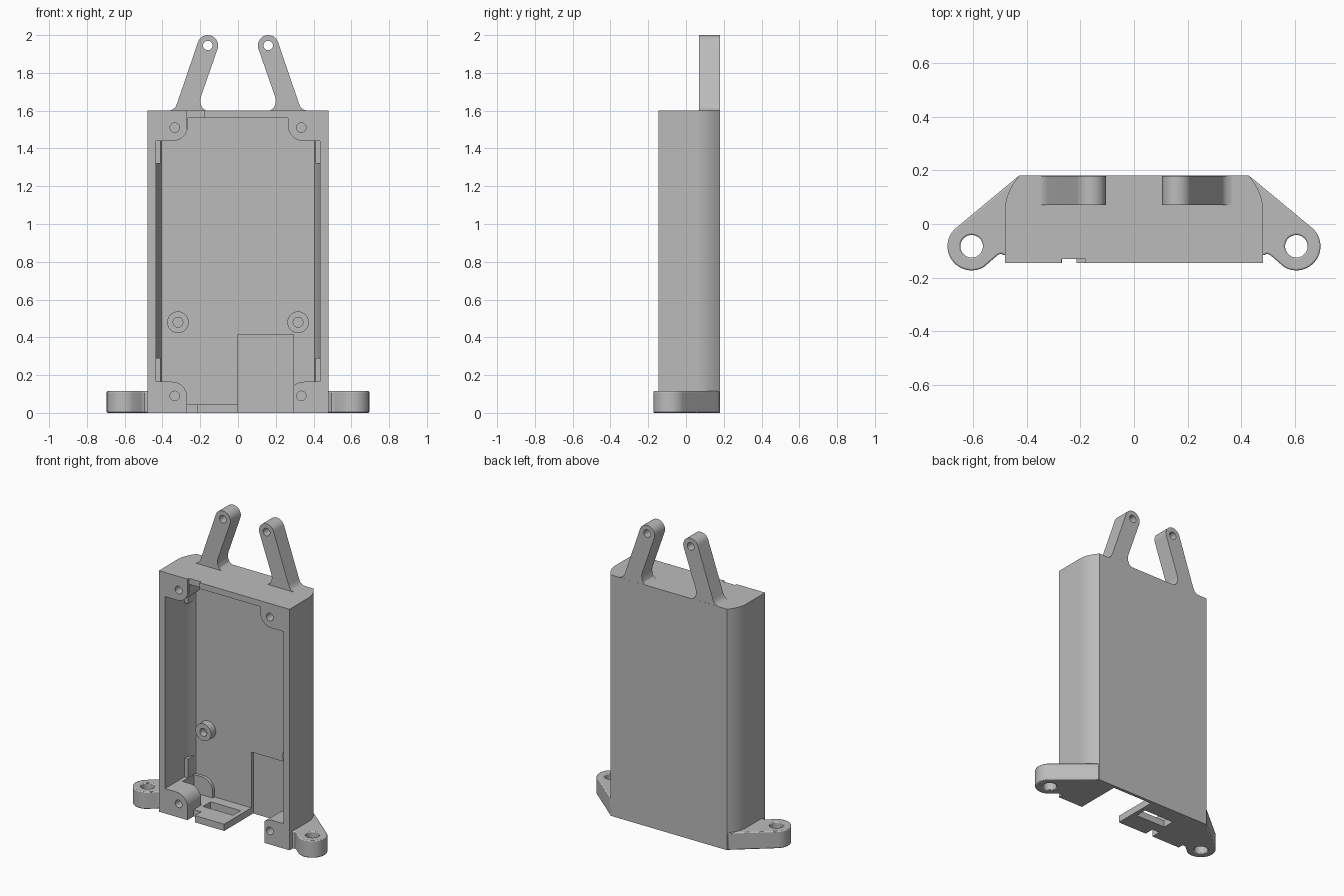
import bpy
import bmesh
from math import cos, sin, radians

if "Cube" in bpy.data.objects:
    bpy.data.objects.remove(bpy.data.objects["Cube"])

grey = bpy.data.materials.new("plain_grey")
grey.use_nodes = True
grey.diffuse_color = (0.5, 0.5, 0.5, 1)
grey.node_tree.nodes["Principled BSDF"].inputs["Base Color"].default_value = (0.5, 0.5, 0.5, 1)


def loft(name, rings):
    """Closed solid through matching rings of points."""
    bm = bmesh.new()
    rows = [[bm.verts.new(p) for p in ring] for ring in rings]
    n = len(rows[0])
    for a, b in zip(rows, rows[1:]):
        for i in range(n):
            j = (i + 1) % n
            bm.faces.new((a[i], a[j], b[j], b[i]))
    bm.faces.new(rows[0])
    bm.faces.new(rows[-1])
    bmesh.ops.recalc_face_normals(bm, faces=bm.faces)
    mesh = bpy.data.meshes.new(name)
    bm.to_mesh(mesh)
    bm.free()
    mesh.materials.append(grey)
    obj = bpy.data.objects.new(name, mesh)
    bpy.context.collection.objects.link(obj)
    return obj


def prism_z(name, pts, z0, z1):
    return loft(name, [[(x, y, z) for x, y in pts] for z in (z0, z1)])


def prism_y(name, pts, y0, y1):
    return loft(name, [[(x, y, z) for x, z in pts] for y in (y0, y1)])


def arc(cx, cy, r, a0, a1, n=10):
    steps = [radians(a0 + (a1 - a0) * i / n) for i in range(n + 1)]
    return [(cx + r * cos(a), cy + r * sin(a)) for a in steps]


def disc(cx, cy, r):
    return arc(cx, cy, r, 0, 348.75, 31)


def box(x0, x1, y0, y1, z0, z1):
    return prism_z("cutter", [(x0, y0), (x1, y0), (x1, y1), (x0, y1)], z0, z1)


def activate(obj):
    bpy.ops.object.select_all(action='DESELECT')
    obj.select_set(True)
    bpy.context.view_layer.objects.active = obj


def cut(obj, cutter):
    cutter.hide_render = True
    mod = obj.modifiers.new("cut", 'BOOLEAN')
    mod.operation = 'DIFFERENCE'
    mod.solver = 'EXACT'
    mod.object = cutter
    activate(obj)
    bpy.ops.object.modifier_apply(modifier=mod.name)
    bpy.data.objects.remove(cutter)


def smooth(obj):
    activate(obj)
    bpy.ops.object.shade_smooth_by_angle(angle=radians(30))


def bevel(obj, width):
    mod = obj.modifiers.new("soft_edges", 'BEVEL')
    mod.width = width
    mod.segments = 2
    mod.limit_method = 'ANGLE'
    mod.angle_limit = radians(50)


# Case shell with curved back corners
half = [(0.48, -0.145)] + [(0.48 - 0.052 * t * t, 0.055 + 0.125 * t)
                           for t in [i / 10 for i in range(11)]]
case = prism_z("case_shell", half + [(-x, y) for x, y in reversed(half)], 0, 1.6)


# Open cavity, leaving four rounded corner posts
def cavity_outline(side):
    right = [(0.27, 0.045)] + arc(0.35, 0.085, 0.08, 180, 90)
    right += [(side, 0.165), (side, 1.44)]
    right += arc(0.345, 1.52, 0.08, 270, 180) + [(0.265, 1.56)]
    return right + [(-x, z) for x, z in reversed(right)]


cut(case, loft("cutter", [[(x, y, z) for x, z in cavity_outline(side)]
                          for side, y in ((0.435, -0.2), (0.435, 0.07), (0.405, 0.14))]))

# Space behind the posts, connector bay, floor slot, front notches
cut(case, box(-0.408, 0.408, 0.0, 0.12, 0.045, 1.56))
cut(case, box(0, 0.295, -0.2, 0.16, -0.1, 0.415))
cut(case, box(-0.25, -0.03, -0.01, 0.07, -0.1, 0.1))
cut(case, box(-0.27, -0.215, -0.2, -0.08, -0.1, 0.1))
cut(case, box(-0.27, -0.18, -0.2, -0.13, 1.5, 1.7))

# Screw holes in the posts
for x in (-0.335, 0.335):
    for z in (0.09, 1.51):
        cut(case, prism_y("cutter", disc(x, z, 0.025), -0.2, 0.05))
smooth(case)

for s, side in ((1, "left"), (-1, "right")):
    def flip(pts):
        return [(s * x, y) for x, y in pts]

    # Mounting foot with a vertical hole
    foot = [(0.43, 0.179)] + arc(0.605, -0.083, 0.09, 50, -120, 24)
    foot += [(0.515, -0.122), (0.505, -0.114), (0.495, -0.111), (0.486, -0.116),
             (0.45, -0.118), (0.45, 0.05), (0.425, 0.15)]
    obj = prism_z(side + "_mounting_foot", flip(foot), 0, 0.115)
    cut(obj, prism_z("cutter", flip(disc(0.605, -0.083, 0.042)), -0.1, 0.2))
    bevel(obj, 0.006)
    smooth(obj)

    # Slanted top arm with flared root and eyelet
    arm = arc(0.16, 1.945, 0.055, 18, 198, 20)
    arm += [(0.196, 1.675), (0.2, 1.655), (0.198, 1.635), (0.188, 1.613), (0.168, 1.6),
            (0.168, 1.59), (0.364, 1.59), (0.364, 1.6), (0.345, 1.606), (0.332, 1.618),
            (0.322, 1.64)]
    obj = prism_y(side + "_top_arm", flip(arm), 0.07, 0.1795)
    cut(obj, prism_y("cutter", flip(disc(0.16, 1.945, 0.025)), 0, 0.3))
    smooth(obj)

    # Screw boss on the back wall
    obj = prism_y(side + "_boss", flip(disc(0.318, 0.48, 0.057)), 0.09, 0.145)
    cut(obj, prism_y("cutter", flip(disc(0.318, 0.48, 0.026)), 0, 0.135))
    smooth(obj)

    # Small retaining tabs on the side walls
    for z, level in ((0.165, "lower"), (1.32, "upper")):
        prism_z(side + "_" + level + "_tab",
                flip([(0.445, 0.06), (0.41, 0.06), (0.41, 0.14), (0.445, 0.14)]), z, z + 0.125)
